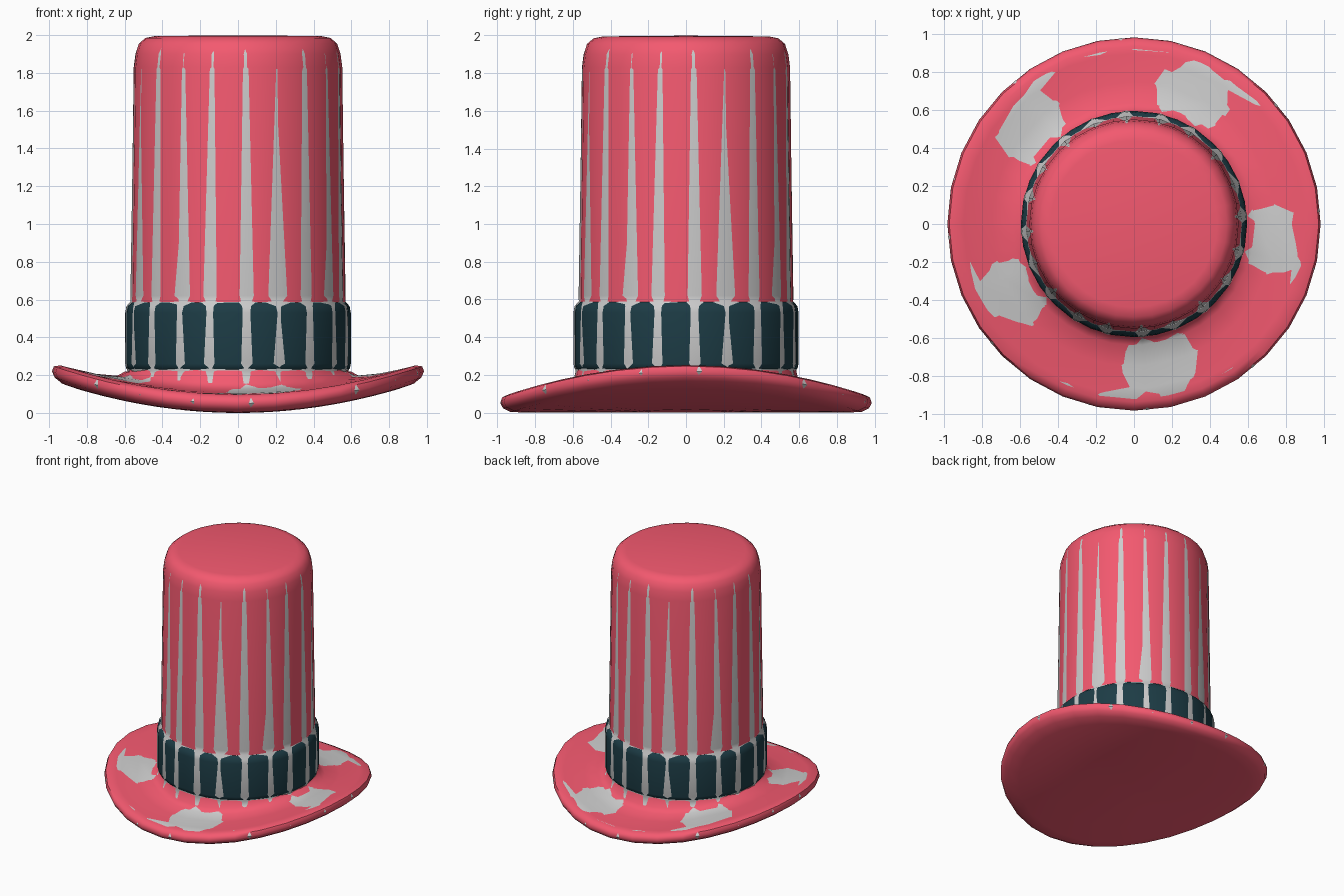
import bpy, bmesh, math

if "Cube" in bpy.data.objects:
    bpy.data.objects.remove(bpy.data.objects["Cube"])

BEND = 0.175  # the brim curls up along x


def material(name, rgb):
    m = bpy.data.materials.new(name)
    m.diffuse_color = (*rgb, 1)
    m.use_nodes = True
    m.node_tree.nodes["Principled BSDF"].inputs["Base Color"].default_value = m.diffuse_color
    return m


def lathe(name, profile, sides, mat=None, bend=False, turn=0.0, ripple=None):
    """Spin (radius, z) points round z; radius 0 closes the end in a fan."""
    bm = bmesh.new()
    rings = []
    for i, (r, z) in enumerate(profile):
        if r == 0:
            rings.append([bm.verts.new((0, 0, z))] * sides)
            continue
        ring = []
        for k in range(sides):
            a = 2 * math.pi * k / sides + turn
            x, y, h = r * math.cos(a), r * math.sin(a), z
            if bend and z < 0.21:
                h += BEND * x * x
            if ripple and i in ripple:
                h += 0.008 * math.cos(5 * a + 0.6) - 0.002
            ring.append(bm.verts.new((x, y, h)))
        rings.append(ring)
    for a, b in zip(rings, rings[1:]):
        for k in range(sides):
            n = (k + 1) % sides
            vs = list(dict.fromkeys((a[k], a[n], b[n], b[k])))
            bm.faces.new(vs)
    bmesh.ops.recalc_face_normals(bm, faces=bm.faces)
    me = bpy.data.meshes.new(name)
    bm.to_mesh(me)
    bm.free()
    ob = bpy.data.objects.new(name, me)
    bpy.context.collection.objects.link(ob)
    if mat:
        me.materials.append(mat)
    bpy.ops.object.select_all(action='DESELECT')
    ob.select_set(True)
    bpy.context.view_layer.objects.active = ob
    bpy.ops.object.shade_smooth_by_angle(angle=math.radians(50))
    return ob


pink = material("pink_felt", (0.90, 0.10, 0.16))
teal = material("dark_band", (0.012, 0.045, 0.06))

# Coloured hat: underside, rounded rim, brim top, crown and flat top
brim = [(0, 0.0), (0.3, 0.0), (0.6, 0.0), (0.85, 0.0), (0.93, 0.003),
        (0.97, 0.022), (0.985, 0.05), (0.975, 0.08), (0.94, 0.097),
        (0.90, 0.099), (0.75, 0.108), (0.64, 0.125), (0.60, 0.155),
        (0.585, 0.22)]
crown = [(0.57, 0.25), (0.568, 0.60), (0.552, 1.83), (0.543, 1.90),
         (0.525, 1.955), (0.49, 1.985), (0.44, 1.995), (0, 1.999)]
lathe("felt_hat", brim + crown, 32, pink, bend=True)

# Dark ribbon band with bevelled edges
lathe("hat_band", [(0.57, 0.222), (0.592, 0.235), (0.597, 0.26), (0.597, 0.53),
                   (0.591, 0.565), (0.57, 0.585)], 32, teal)

# Grey under-shell with fewer sides, its corners show through the felt
shell = [(0, 0.004), (0.6, 0.004), (0.92, 0.007), (0.966, 0.025),
         (0.983, 0.05), (0.972, 0.078), (0.93, 0.096), (0.87, 0.098),
         (0.75, 0.108), (0.64, 0.124), (0.60, 0.153), (0.586, 0.22),
         (0.599, 0.26), (0.5975, 0.53), (0.592, 0.565), (0.570, 0.59),
         (0.571, 0.62), (0.552, 1.82), (0.542, 1.90), (0.522, 1.953),
         (0.487, 1.984), (0.44, 1.993), (0, 1.996)]
lathe("grey_shell", shell, 20, None, bend=True, turn=0.07, ripple=(7, 8, 9))
